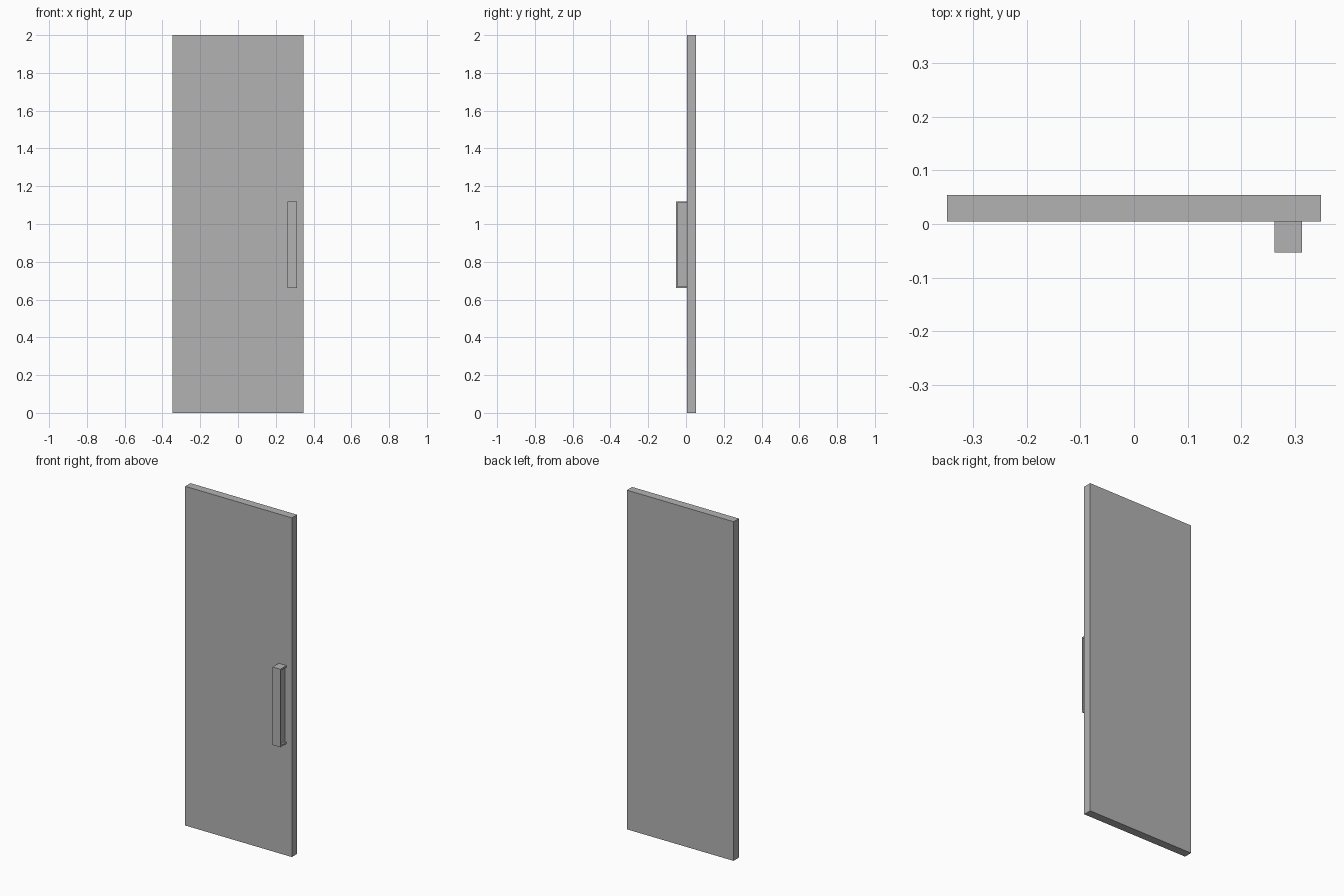
import bpy

cube = bpy.data.objects.get("Cube")
if cube:
    bpy.data.objects.remove(cube, do_unlink=True)

# Single grey finish
grey = bpy.data.materials.new("plain grey")
grey.use_nodes = True
colour = (0.45, 0.45, 0.45, 1)
grey.diffuse_color = colour
grey.node_tree.nodes["Principled BSDF"].inputs["Base Color"].default_value = colour


def box(name, low, high):
    """Flat-faced box between two corners."""
    centre = [(a + b) / 2 for a, b in zip(low, high)]
    bpy.ops.mesh.primitive_cube_add(size=1, location=centre)
    ob = bpy.context.object
    ob.name = name
    ob.scale = [b - a for a, b in zip(low, high)]
    bpy.ops.object.transform_apply(location=False, rotation=False, scale=True)
    ob.data.materials.append(grey)
    return ob


# Door panel
FACE = 0.005
box("door_panel", (-0.348, FACE, 0), (0.348, 0.054, 2))

# Handle: a narrow grip core framed by a wider front plate and end caps
LEFT, RIGHT, FRONT = 0.262, 0.313, -0.053
BOTTOM, TOP = 0.66, 1.12
WALL = 0.01
LIP = 0.007
box("handle_front_plate", (LEFT, FRONT, BOTTOM), (RIGHT, FRONT + LIP, TOP))
box("handle_bottom_cap", (LEFT, FRONT + LIP, BOTTOM), (RIGHT, FACE, BOTTOM + WALL))
box("handle_top_cap", (LEFT, FRONT + LIP, TOP - WALL), (RIGHT, FACE, TOP))
box("handle_core", (LEFT + WALL, FRONT + LIP, BOTTOM + WALL),
    (RIGHT - WALL, FACE, TOP - WALL))
